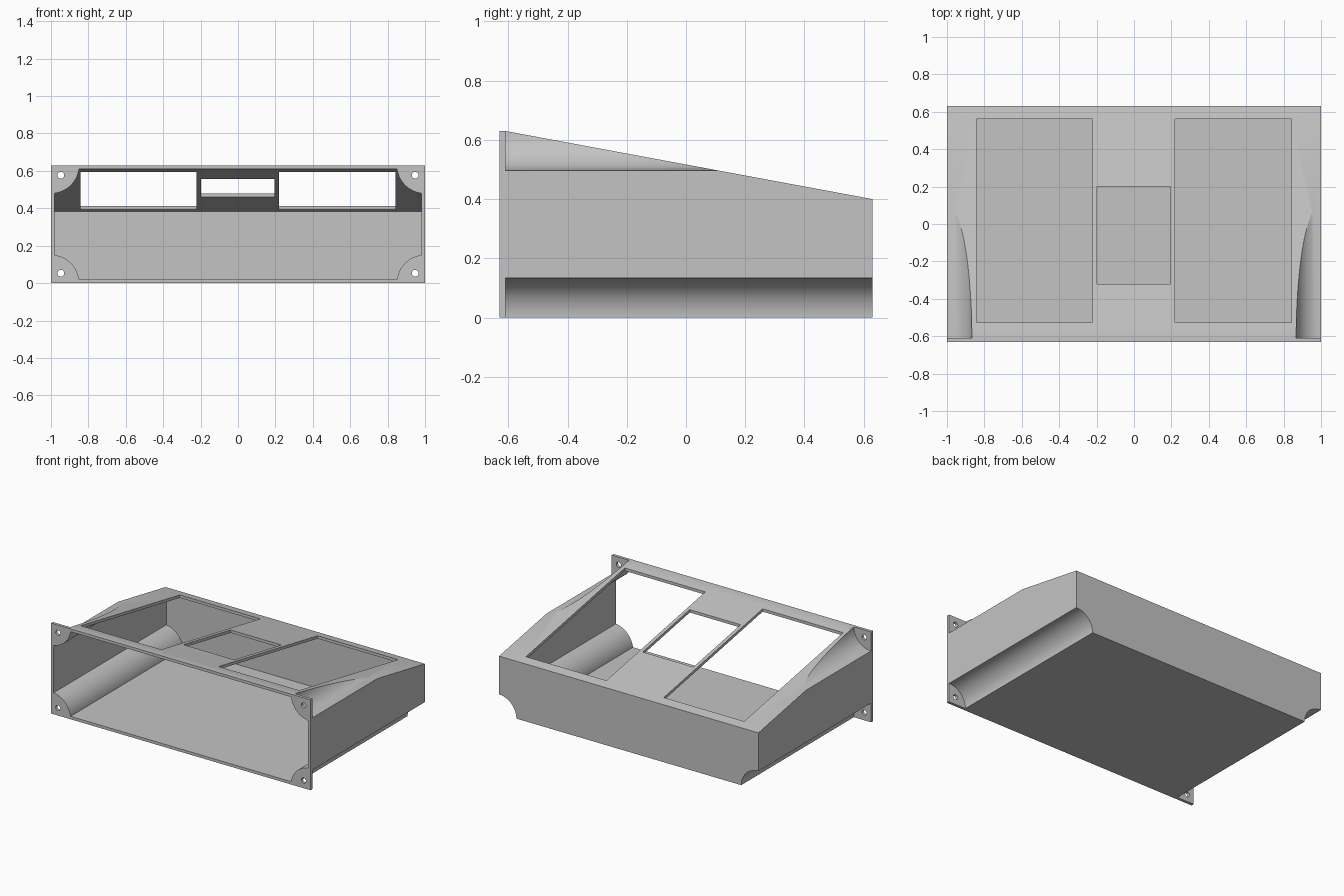
import bpy, bmesh, math
from mathutils import Matrix

if "Cube" in bpy.data.objects:
    bpy.data.objects.remove(bpy.data.objects["Cube"], do_unlink=True)

W, D, H, BACK = 1.0, 0.63, 0.63, 0.40    # half width, half depth, front and back height
T = 0.02                                 # wall and flange thickness
R = 0.133                                # corner recess radius
slope = (H - BACK) / (2 * D - T)

grey = bpy.data.materials.new("light_grey")
grey.use_nodes = True
grey.diffuse_color = (0.55, 0.55, 0.55, 1)
grey.node_tree.nodes["Principled BSDF"].inputs["Base Color"].default_value = (0.55, 0.55, 0.55, 1)


def finish(name, bm):
    bmesh.ops.recalc_face_normals(bm, faces=bm.faces)
    me = bpy.data.meshes.new(name)
    bm.to_mesh(me)
    bm.free()
    me.materials.append(grey)
    ob = bpy.data.objects.new(name, me)
    bpy.context.collection.objects.link(ob)
    return ob


def prism(name, profile, x0, x1):
    """Extrude a (y, z) profile along x."""
    bm = bmesh.new()
    face = bm.faces.new([bm.verts.new((x0, y, z)) for y, z in profile])
    ext = bmesh.ops.extrude_face_region(bm, geom=[face])["geom"]
    bmesh.ops.translate(bm, vec=(x1 - x0, 0, 0),
                        verts=[v for v in ext if isinstance(v, bmesh.types.BMVert)])
    return finish(name, bm)


def rod(name, x, z, radius, y0, y1, segments=96):
    """Cylinder lying along y."""
    bm = bmesh.new()
    m = Matrix.Translation((x, (y0 + y1) / 2, z)) @ Matrix.Rotation(math.pi / 2, 4, "X")
    bmesh.ops.create_cone(bm, cap_ends=True, segments=segments, radius1=radius,
                          radius2=radius, depth=y1 - y0, matrix=m)
    return finish(name, bm)


def box(name, x0, x1, y0, y1, z0, z1):
    return prism(name, [(y0, z0), (y1, z0), (y1, z1), (y0, z1)], x0, x1)


def cut(target, cutter):
    mod = target.modifiers.new("cut", "BOOLEAN")
    mod.operation = "DIFFERENCE"
    mod.solver = "EXACT"
    mod.object = cutter
    bpy.context.view_layer.objects.active = target
    bpy.ops.object.modifier_apply(modifier=mod.name)
    bpy.data.objects.remove(cutter, do_unlink=True)


corners = [(sx * W, z) for sx in (-1, 1) for z in (0, H)]

# Sloped outer body with a flat front flange
enclosure = prism("sloped_enclosure",
                  [(-D, 0), (D, 0), (D, BACK), (-D + T, H), (-D, H)], -W, W)

# Hollow interior, open at the front, leaving walls around the corner recesses
yb = D - T
cavity = prism("cavity_cutter",
               [(-D - 0.1, T), (yb, T), (yb, BACK + slope * T - T),
                (-D + T, H - T), (-D - 0.1, H - T)], -W + T, W - T)
for x, z in corners:
    cut(cavity, rod("cavity_corner", x, z, R + 0.018, -1, 1))
cut(enclosure, cavity)

# Corner recesses behind the flange, and screw holes through it
for x, z in corners:
    cut(enclosure, rod("corner_recess", x, z, R, -D + T, 1))
    hx = x - math.copysign(0.053, x)
    hz = 0.053 if z == 0 else H - 0.053
    cut(enclosure, rod("screw_hole", hx, hz, 0.018, -D - 0.1, -D + 0.05, 32))

# Panel openings in the sloped top
for x0, x1, y0, y1 in [(-0.843, -0.222, -0.527, 0.562),
                       (-0.197, 0.195, -0.32, 0.2),
                       (0.22, 0.841, -0.527, 0.562)]:
    cut(enclosure, box("panel_opening", x0, x1, y0, y1, 0.2, 1))

# Smooth recesses with crisp edges
bpy.ops.object.select_all(action="DESELECT")
enclosure.select_set(True)
bpy.context.view_layer.objects.active = enclosure
bpy.ops.object.shade_smooth_by_angle(angle=math.radians(20))
